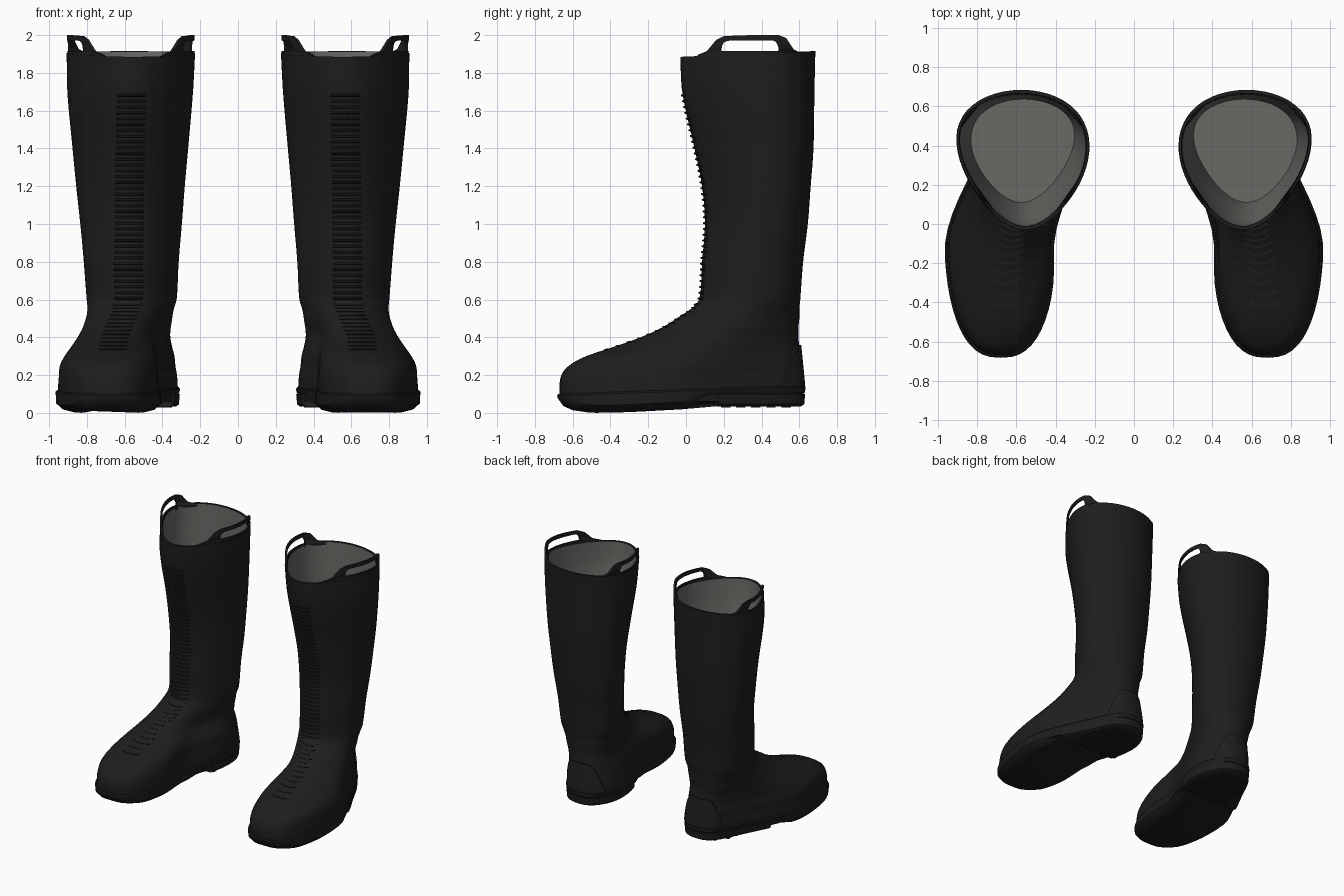
import bpy, bmesh, math

if "Cube" in bpy.data.objects:
    bpy.data.objects.remove(bpy.data.objects["Cube"])

# Right-hand boot sections: z, back y, front y, heel centre x, heel half width, front centre x, front half width
ROWS = [
    (.05, .61, -.66, .525, .255, .68, .285),
    (.12, .62, -.67, .525, .26, .68, .29),
    (.20, .615, -.66, .525, .255, .68, .285),
    (.25, .61, -.62, .53, .25, .68, .28),
    (.30, .605, -.53, .53, .245, .67, .26),
    (.35, .60, -.38, .535, .24, .66, .225),
    (.40, .595, -.24, .54, .24, .65, .19),
    (.45, .595, -.13, .545, .25, .63, .175),
    (.50, .60, -.05, .545, .255, .61, .175),
    (.55, .60, .025, .55, .265, .59, .175),
    (.60, .605, .07, .55, .285, .58, .175),
    (.80, .62, .085, .555, .305, .58, .18),
    (1.0, .645, .10, .56, .33, .575, .19),
    (1.2, .66, .085, .565, .355, .575, .20),
    (1.4, .675, .045, .57, .38, .57, .21),
    (1.7, .68, -.02, .575, .412, .565, .23),
    (1.9, .685, -.03, .575, .42, .555, .235),
]
TAU = 2 * math.pi
N = 56
FULL = [TAU * i / N for i in range(N)]


def clamp(v):
    return max(0.0, min(1.0, v))


def section(z):
    """Smoothly interpolated section values at height z."""
    z = max(ROWS[0][0], min(ROWS[-1][0], z))
    i = 0
    while i < len(ROWS) - 2 and z > ROWS[i + 1][0]:
        i += 1

    def slope(j, k):
        a, b = ROWS[max(j - 1, 0)], ROWS[min(j + 1, len(ROWS) - 1)]
        return (b[k] - a[k]) / (b[0] - a[0])
    a, b = ROWS[i], ROWS[i + 1]
    h = b[0] - a[0]
    s = (z - a[0]) / h
    out = []
    for k in range(1, 7):
        out.append((2*s**3 - 3*s*s + 1) * a[k] + (s**3 - 2*s*s + s) * h * slope(i, k)
                   + (3*s*s - 2*s**3) * b[k] + (s**3 - s*s) * h * slope(i + 1, k))
    return out


def power(z):
    """Roundness of the outline: fuller on the foot than on the shaft."""
    return 1 - .22 * clamp((.5 - z) / .25)


def point(z, t, off=0.0):
    """Boot surface point: t = 0 at the back, pi at the front, off = outward offset."""
    yb, yf, ch, wh, cf, wf = section(z)
    u = (1 - math.cos(t)) / 2
    foot = clamp((.5 - z) / .25)
    s = clamp((u - .1) / (.65 - .15 * foot))
    cx = ch + (cf - ch) * s * s * (3 - 2 * s)
    w = wh + (wf - wh) * u + off
    sn = math.sin(t)
    x = cx - math.copysign(w * abs(sn) ** power(z), sn)
    x += .02 * foot * math.exp(-((u - .52) / .16) ** 2) * max(sn, 0)
    y = (yb + off) + (yf - yb - 2 * off) * u
    return (x, y, z + .03 * (.5 - u) * clamp((z - 1.7) / .2))


def ring(z, off=0.0, ts=FULL):
    return [point(z, t, off) for t in ts]


def at_z(pts, f):
    """Replace z by a function of y."""
    return [(x, y, f(y)) for x, y, z in pts]


def loft(name, rings, mat, cap0=False, cap1=False, wrap=False, closed=True):
    """Bridge rings into a mesh, mirror it to the other boot."""
    bm = bmesh.new()
    vs = [[bm.verts.new(p) for p in r] for r in rings]
    n = len(vs[0])
    for i in range(len(vs) if wrap else len(vs) - 1):
        a, b = vs[i], vs[(i + 1) % len(vs)]
        for j in range(n):
            k = (j + 1) % n
            bm.faces.new((a[j], a[k], b[k], b[j]))
    if cap0:
        bm.faces.new(vs[0][::-1])
    if cap1:
        bm.faces.new(vs[-1])
    if closed:
        bmesh.ops.recalc_face_normals(bm, faces=bm.faces)
    return finish(name, bm, mat)


def finish(name, bm, mat):
    me = bpy.data.meshes.new(name)
    bm.to_mesh(me)
    bm.free()
    me.materials.append(mat)
    ob = bpy.data.objects.new(name, me)
    bpy.context.collection.objects.link(ob)
    bpy.ops.object.select_all(action='DESELECT')
    ob.select_set(True)
    bpy.context.view_layer.objects.active = ob
    bpy.ops.object.shade_smooth_by_angle(angle=math.radians(40))
    m = ob.modifiers.new("other_boot", 'MIRROR')
    m.use_mirror_merge = False
    return ob


def material(name, rgb):
    m = bpy.data.materials.new(name)
    m.diffuse_color = (*rgb, 1)
    m.use_nodes = True
    m.node_tree.nodes["Principled BSDF"].inputs["Base Color"].default_value = m.diffuse_color
    return m


black = material("black_rubber", (.013, .013, .013))
grey = material("grey_lining", (.14, .142, .13))

# Upper: foot and shaft in one skin, turned over at the rim
zs = [.06 + .02 * i for i in range(28)] + [.64 + .06 * i for i in range(21)] + [1.9]
loft("boot_upper", [ring(z) for z in zs] + [ring(1.9, -.018), ring(1.88, -.018)], black,
     cap0=True, closed=False)

# Lining with floor inside the shaft
loft("lining", [ring(1.896 - .0746 * i, -.019) for i in range(11)], grey, cap1=True, closed=False)


# Sole: rockered bottom, raised shank, welt around the foot
def bottom(y):
    keys = [(-.70, .05), (-.64, .02), (-.5, .0), (-.3, .004), (0, .02), (.13, .068), (.7, .068)]
    for (a, za), (b, zb) in zip(keys, keys[1:]):
        if y <= b:
            return za + (zb - za) * clamp((y - a) / (b - a))
    return .068


def welt(y):
    return .1 + .045 * (y + .67) / 1.29


loft("sole", [at_z(ring(.12, -.07), bottom),
              at_z(ring(.12, -.02), lambda y: bottom(y) + .012),
              at_z(ring(.12, .01), lambda y: min(bottom(y) + .04, welt(y) - .02)),
              at_z(ring(.12, .013), lambda y: welt(y) - .008),
              at_z(ring(.12, .006), welt),
              at_z(ring(.12, -.03), lambda y: welt(y) + .004)], black, True, True)

# Heel block with straight front
arc = [-1.27 + 2.54 * i / 24 for i in range(25)]
loft("heel", [at_z(ring(.12, o, arc), lambda y, z=z: z)
              for z, o in ((.034, -.012), (.046, .006), (.1, .011))], black, True, True)

# Heel tread bars
bm = bmesh.new()
for i in range(5):
    y = .21 + .08 * i
    r = bmesh.ops.create_cube(bm, size=1)
    half = .19 - .02 * max(0, i - 2) ** 2
    for v in r['verts']:
        v.co = (.54 + v.co.x * 2 * half, y + v.co.y * .05, .034 + v.co.z * .012)
finish("heel_tread", bm, black)

# Heel counter: raised patch round the back
rings = []
for z, a in ((.12, .62), (.17, .56), (.23, .5), (.29, .44), (.34, .36), (.36, .26)):
    ts = [-a + 2 * a * i / 12 for i in range(13)]
    rings.append(ring(z, .011, ts) + ring(z, -.01, ts[::-1]))
loft("heel_counter", rings, black, True, True)

# Ribs up the instep and shin
bm = bmesh.new()
heights = [.335 + .02 * i for i in range(12)] + [.575 + .0307 * i for i in range(37)]
for z in heights:
    low = z < .56
    a = math.asin((.072 / section(z)[5]) ** (1 / power(z)))
    ts = [math.pi - a + 2 * a * i / 8 for i in range(9)]
    h = .004 if low else .009
    rise = .003 if low else .01
    rows = []
    for dz, off in ((-h, -.006), (-h * .4, rise), (h * .4, rise), (h, -.006)):
        lift = max(off, 0) if low else 0
        rows.append([bm.verts.new((x, y, zz + lift)) for x, y, zz in ring(z + dz, off, ts)])
    for r0, r1 in zip(rows, rows[1:]):
        for j in range(8):
            bm.faces.new((r0[j], r0[j + 1], r1[j + 1], r1[j]))
finish("shin_ribs", bm, black)

# Pull handles: slotted tabs that follow the rim on both sides
OUTER = [(.06, 1.885), (.62, 1.885), (.62, 1.9), (.57, 1.925), (.53, 1.985), (.49, 2.0),
         (.34, 2.0), (.2, 1.995), (.16, 1.975), (.11, 1.915), (.06, 1.895)]
SLOT = [(.19, 1.915), (.485, 1.915), (.49, 1.92), (.488, 1.94), (.475, 1.965), (.46, 1.972),
        (.34, 1.972), (.22, 1.97), (.2, 1.96), (.19, 1.94), (.188, 1.92)]


def tab(profile, off, side):
    pts = []
    for (y0, z0), (y1, z1) in zip(profile, profile[1:] + profile[:1]):
        for i in range(6):
            y, z = y0 + (y1 - y0) * i / 6, z0 + (z1 - z0) * i / 6
            yb, yf = section(1.9)[:2]
            yb, yf = yb + off, yf - off
            t = math.acos(1 - 2 * (yb - y) / (yb - yf))
            pts.append((point(1.9, side * t, off)[0], y, z))
    return pts


for label, side in (("inner", 1), ("outer", -1)):
    loft(label + "_pull_handle",
         [tab(OUTER, -.002, side), tab(OUTER, -.015, side),
          tab(SLOT, -.015, side), tab(SLOT, -.002, side)], black, wrap=True)
